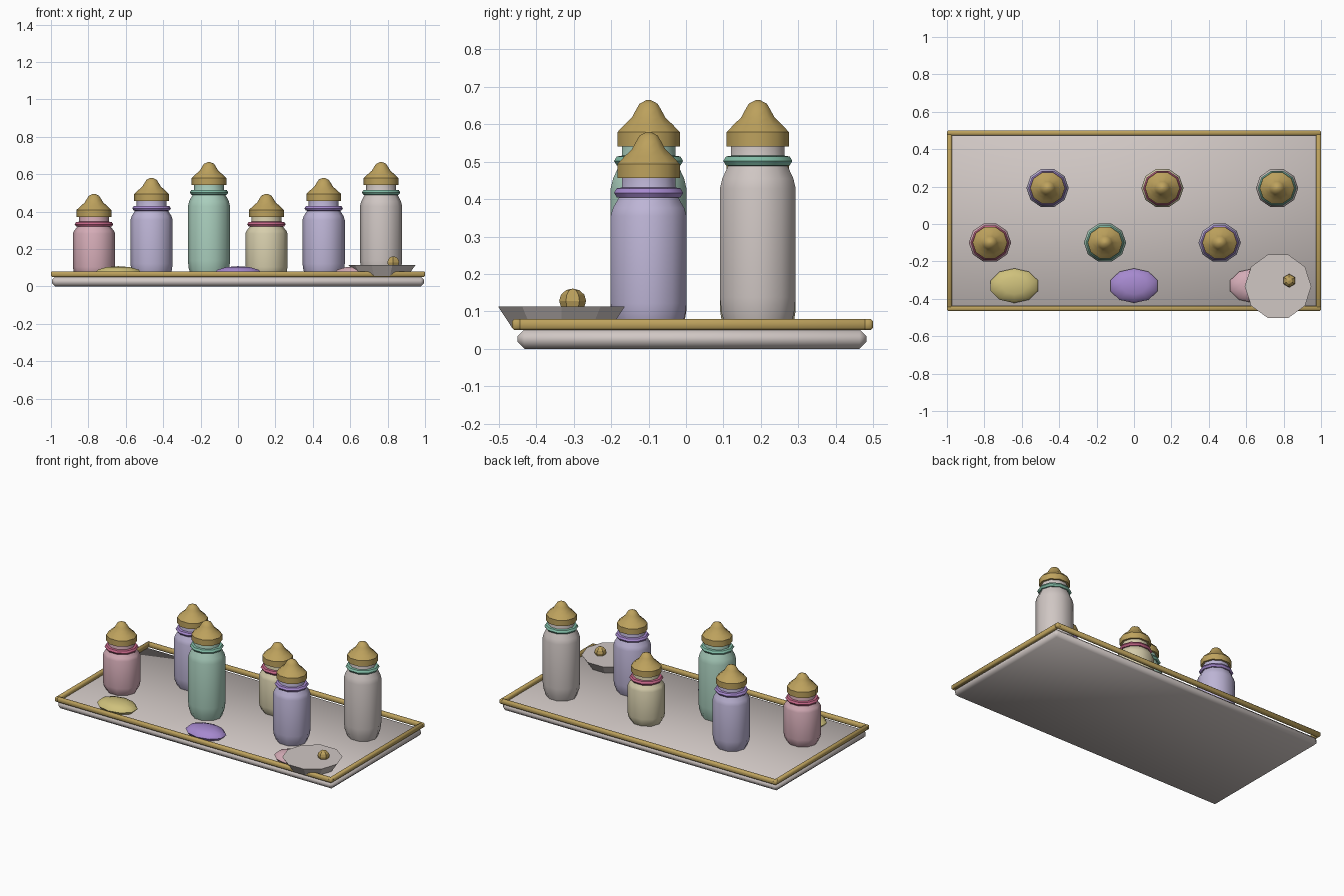
import bpy, bmesh, math

if "Cube" in bpy.data.objects:
    bpy.data.objects.remove(bpy.data.objects["Cube"])

def material(name, r, g, b):
    m = bpy.data.materials.new(name)
    m.diffuse_color = (r, g, b, 1)
    m.use_nodes = True
    m.node_tree.nodes["Principled BSDF"].inputs["Base Color"].default_value = m.diffuse_color
    return m

GREY = material("warm_grey", .63, .57, .55)
GOLD = material("gold", .51, .36, .11)
PALE_PINK = material("pale_pink", .66, .41, .47)
LILAC = material("lilac", .51, .46, .67)
MINT = material("mint", .40, .62, .51)
CREAM = material("cream", .67, .61, .41)
ROSE = material("rose", .55, .13, .24)
PURPLE = material("purple", .38, .25, .62)
GREEN = material("sea_green", .22, .50, .38)
YELLOW = material("yellow", .62, .53, .20)

def finish(name, bm, mat, angle=None):
    """Turn a bmesh into a coloured object; angle sets smooth shading."""
    bmesh.ops.recalc_face_normals(bm, faces=bm.faces)
    mesh = bpy.data.meshes.new(name)
    bm.to_mesh(mesh)
    bm.free()
    mesh.materials.append(mat)
    ob = bpy.data.objects.new(name, mesh)
    bpy.context.collection.objects.link(ob)
    if angle is not None:
        bpy.ops.object.select_all(action='DESELECT')
        ob.select_set(True)
        bpy.context.view_layer.objects.active = ob
        bpy.ops.object.shade_smooth_by_angle(angle=math.radians(angle))
    return ob

def lathe(name, profile, mat, x, y, sy=1.0, sides=10, closed=False, angle=None):
    """Spin (radius, z) points round z; open profiles get end caps."""
    bm = bmesh.new()
    rings = []
    for r, z in profile:
        rings.append([bm.verts.new((x + r * math.cos(2 * math.pi * i / sides),
                                    y + r * sy * math.sin(2 * math.pi * i / sides), z))
                      for i in range(sides)])
    pairs = list(zip(rings, rings[1:]))
    if closed:
        pairs.append((rings[-1], rings[0]))
    for a, b in pairs:
        for i in range(sides):
            j = (i + 1) % sides
            bm.faces.new((a[i], a[j], b[j], b[i]))
    if not closed:
        bm.faces.new(rings[0])
        bm.faces.new(rings[-1])
    return finish(name, bm, mat, angle)

def box(name, x, y, z, mat, bevel):
    """Bevelled, soft-shaded box from (min, max) ranges."""
    bm = bmesh.new()
    bmesh.ops.create_cube(bm, size=1)
    for v in bm.verts:
        for k, (lo, hi) in enumerate((x, y, z)):
            v.co[k] = lo if v.co[k] < 0 else hi
    bmesh.ops.bevel(bm, geom=bm.edges[:], offset=bevel, segments=1, affect='EDGES')
    return finish(name, bm, mat, 180)

def ball(name, mat, loc, size, u, v, angle=None):
    bm = bmesh.new()
    bmesh.ops.create_uvsphere(bm, u_segments=u, v_segments=v, radius=1)
    for p in bm.verts:
        p.co = [c * s + l for c, s, l in zip(p.co, size, loc)]
    return finish(name, bm, mat, angle)

# Tray slab and its raised gold rim
box("tray", (-.995, .995), (-.45, .482), (0, .052), GREY, .018)
Y0, Y1, W = -.465, .50, .027
box("rim_front", (-1, 1), (Y0, Y0 + W), (.05, .08), GOLD, .006)
box("rim_back", (-1, 1), (Y1 - W, Y1), (.05, .08), GOLD, .006)
box("rim_left", (-1, -1 + W), (Y0, Y1), (.05, .08), GOLD, .006)
box("rim_right", (1 - W, 1), (Y0, Y1), (.05, .08), GOLD, .006)

# Jars: body with neck, collar ring and pointed lid, in three heights
def jar(tag, x, y, top, body, collar):
    base, sy = .05, .943
    s = top - .175                      # shoulder top
    h = s - base
    lathe("jar_body_" + tag,
          [(.092, base), (.108, base + .1 * h), (.113, base + .2 * h),
           (.113, base + .86 * h), (.106, base + .92 * h), (.088, s),
           (.080, s + .02), (.080, top - .115)], body, x, y, sy, angle=40)
    z = top - .163
    lathe("jar_collar_" + tag,
          [(.08, z - .014), (.095, z - .012), (.103, z), (.095, z + .012), (.08, z + .014)],
          collar, x, y, sy, closed=True, angle=40)
    lathe("jar_lid_" + tag,
          [(.093, top - .124), (.093, top - .086), (.072, top - .066), (.050, top - .047),
           (.038, top - .027), (.027, top - .010), (.006, top)], GOLD, x, y, sy, angle=40)

SHORT, MID, TALL = .495, .58, .665
FRONT, BACK = -.10, .192
jar("front_left", -.77, FRONT, SHORT, PALE_PINK, ROSE)
jar("back_left", -.462, BACK, MID, LILAC, PURPLE)
jar("front_middle", -.155, FRONT, TALL, MINT, GREEN)
jar("back_middle", .152, BACK, SHORT, CREAM, ROSE)
jar("front_right", .458, FRONT, MID, LILAC, PURPLE)
jar("back_right", .765, BACK, TALL, GREY, GREEN)

# Flattened sweets along the front
for tag, x, mat in (("left", -.64, YELLOW), ("middle", 0, PURPLE), ("right", .64, PALE_PINK)):
    ball("sweet_" + tag, mat, (x, -.33, .07), (.133, .0925, .038), 10, 6, 40)

# Loose lid lying over the corner, with an off-centre knob
lathe("loose_lid", [(.138, .055), (.178, .113)], GREY, .77, -.333)
ball("loose_lid_knob", GOLD, (.83, -.303, .128), (.036, .036, .033), 6, 6)
